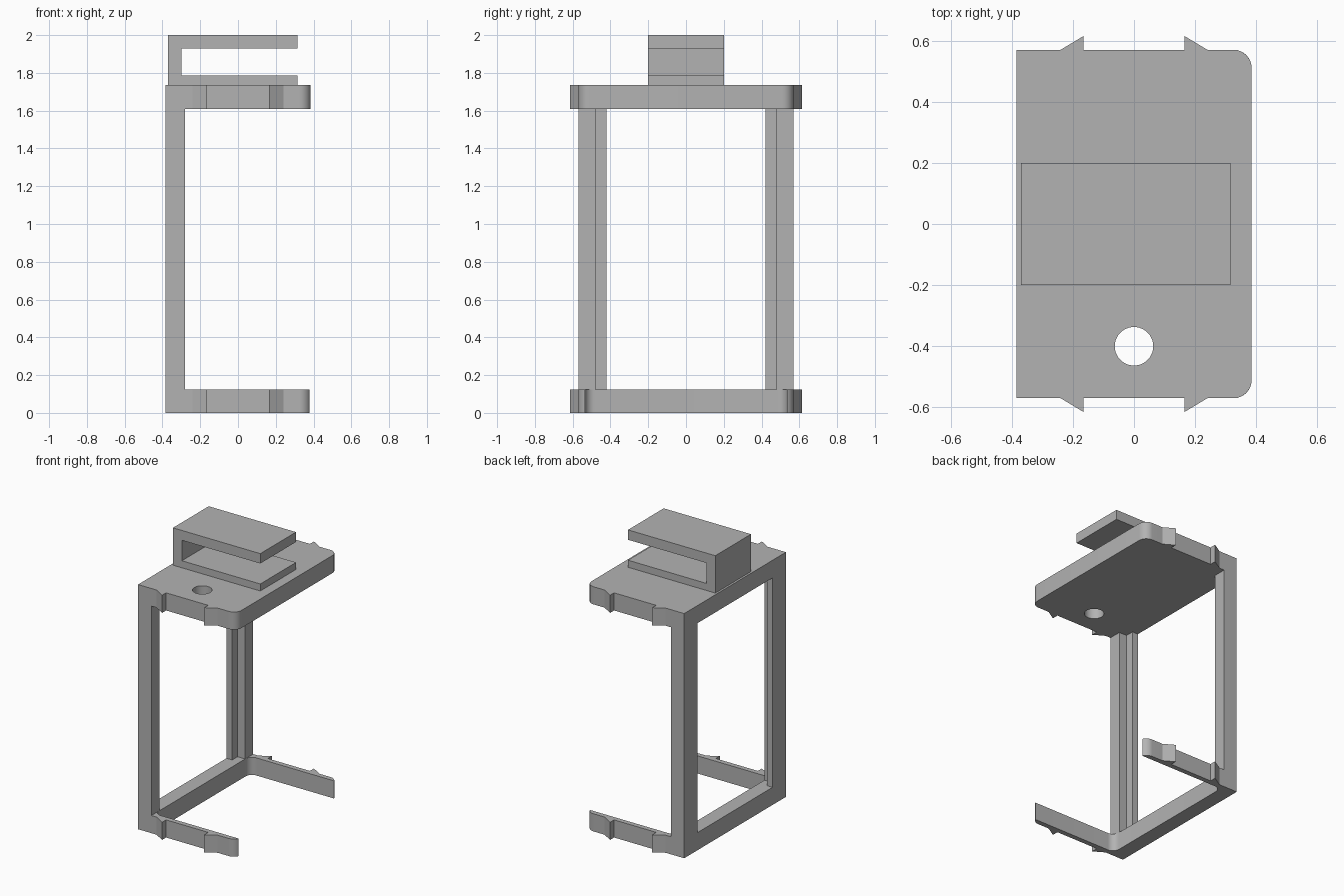
import bpy, bmesh
from math import sin, cos, pi, asin

if "Cube" in bpy.data.objects:
    bpy.data.objects.remove(bpy.data.objects["Cube"])

grey = bpy.data.materials.new("plain_grey")
grey.use_nodes = True
GREY = (0.45, 0.45, 0.45, 1)
grey.diffuse_color = GREY
grey.node_tree.nodes["Principled BSDF"].inputs["Base Color"].default_value = GREY


def prism(name, points, low, high, axis="z"):
    """Extrude a flat outline along z, or an x-z outline along y."""
    bm = bmesh.new()
    place = (lambda a, b, c: (a, b, c)) if axis == "z" else (lambda a, b, c: (a, c, b))
    face = bm.faces.new([bm.verts.new(place(a, b, low)) for a, b in points])
    new = bmesh.ops.extrude_face_region(bm, geom=[face])["geom"]
    bmesh.ops.translate(bm, verts=[v for v in new if isinstance(v, bmesh.types.BMVert)],
                        vec=place(0, 0, high - low))
    bmesh.ops.recalc_face_normals(bm, faces=bm.faces)
    mesh = bpy.data.meshes.new(name)
    bm.to_mesh(mesh)
    bm.free()
    mesh.materials.append(grey)
    obj = bpy.data.objects.new(name, mesh)
    bpy.context.collection.objects.link(obj)
    return obj


def arc(cx, cy, r, start, end, steps=10):
    angles = [start + (end - start) * i / steps for i in range(steps + 1)]
    return [(cx + r * cos(a), cy + r * sin(a)) for a in angles]


def flip(points):
    return [(x, -y) for x, y in reversed(points)]


def smooth(obj):
    bpy.ops.object.select_all(action="DESELECT")
    obj.select_set(True)
    bpy.context.view_layer.objects.active = obj
    bpy.ops.object.shade_smooth_by_angle(angle=pi / 6)


BACK, SIDE, BARB, R = 0.385, 0.57, 0.615, 0.06
INNER = 0.535      # inner face of the lower arms
BAR = -0.28        # inner face of the lower crossbar
THICK, TOP = 0.125, 1.61

# Shared edge with two barbs, running from the back corner to the rounded corner
edge = [(-BACK, SIDE), (-0.24, SIDE), (-0.165, BARB), (-0.165, SIDE),
        (0.165, SIDE), (0.165, BARB), (0.24, SIDE)]
corner = (BACK - R, SIDE - R, R)

# Top plate with a round hole
half = edge + arc(*corner, pi / 2, 0)
plate = prism("top_plate", half + flip(half), TOP, TOP + THICK)
cutter = prism("hole_cutter", arc(0, -0.4, 0.063, 0, 2 * pi, 48)[:-1], TOP - 0.1, TOP + 0.3)
cut = plate.modifiers.new("hole", "BOOLEAN")
cut.object = cutter
cut.solver = "EXACT"
bpy.context.view_layer.objects.active = plate
bpy.ops.object.modifier_apply(modifier=cut.name)
bpy.data.objects.remove(cutter)
smooth(plate)

# Lower frame: crossbar and two thin arms with curled tips
tip = asin((INNER - corner[1]) / R)
fillet = arc(BAR + 0.05, INNER - 0.05, 0.05, pi / 2, pi)
half = edge + arc(*corner, pi / 2, tip) + fillet
smooth(prism("lower_frame", half + flip(half), 0, THICK))

# Stepped corner posts
post = [(-BACK, SIDE), (BAR, SIDE), (BAR, 0.48), (-0.34, 0.48), (-0.34, 0.42), (-BACK, 0.42)]
prism("left_post", post, THICK, TOP)
prism("right_post", flip(post), THICK, TOP)

# Open clip on top
clip = [(-0.37, 1.735), (0.315, 1.735), (0.315, 1.785), (-0.30, 1.785),
        (-0.30, 1.93), (0.315, 1.93), (0.315, 2.0), (-0.37, 2.0)]
prism("top_clip", clip, -0.2, 0.2, axis="y")
